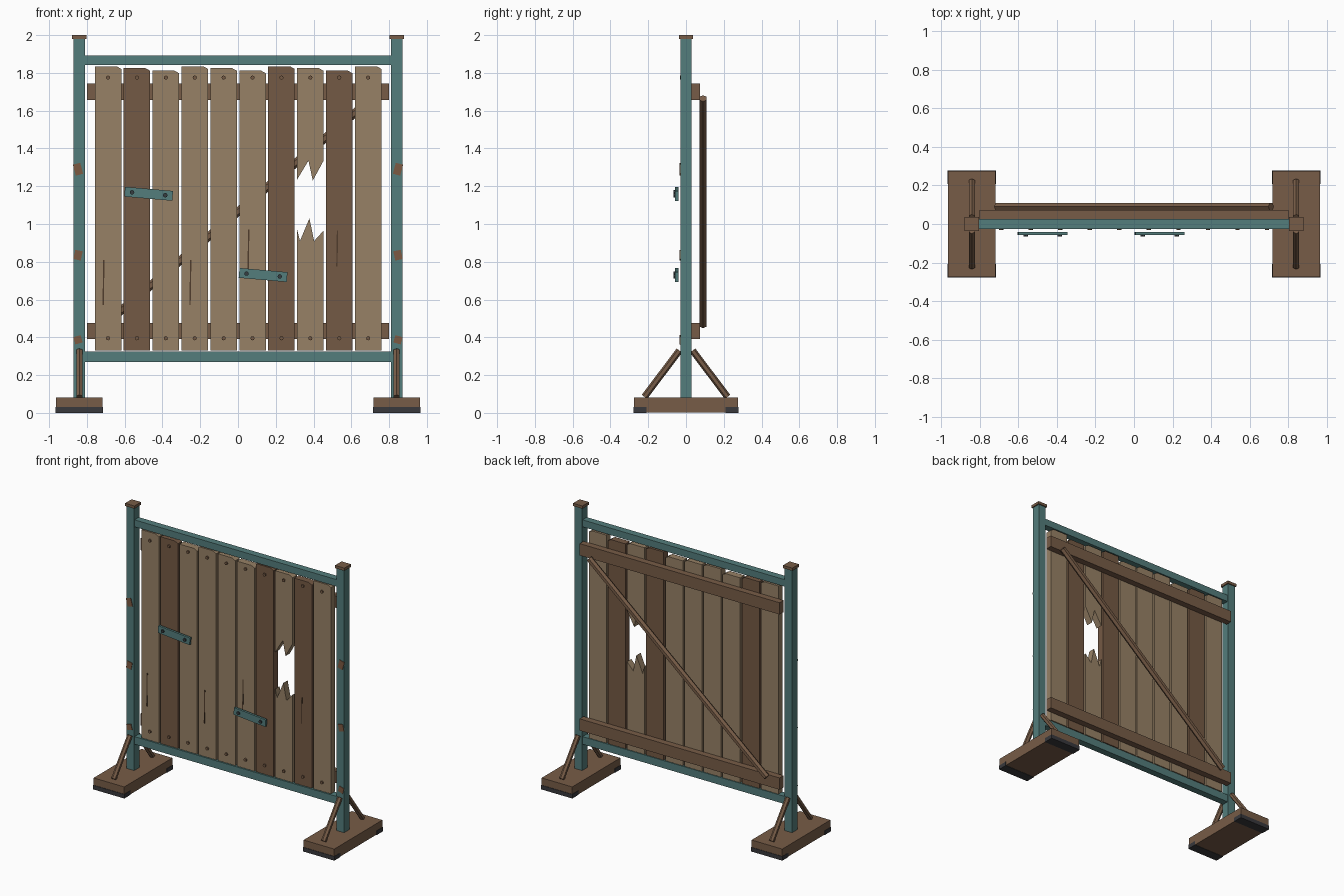
import bpy, bmesh, math
from mathutils import Vector

cube = bpy.data.objects.get("Cube")
if cube:
    bpy.data.objects.remove(cube)


def material(name, rgb):
    m = bpy.data.materials.new(name)
    m.use_nodes = True
    m.diffuse_color = (*rgb, 1)
    m.node_tree.nodes["Principled BSDF"].inputs["Base Color"].default_value = (*rgb, 1)
    return m


TEAL = material("teal_paint", (0.087, 0.205, 0.2))
LIGHT = material("light_wood", (0.31, 0.22, 0.133))
DARK = material("dark_wood", (0.175, 0.1, 0.058))
BROWN = material("brown_wood", (0.185, 0.107, 0.063))
RUST = material("rust", (0.2, 0.1, 0.055))
IRON = material("dark_iron", (0.035, 0.045, 0.05))
RUBBER = material("rubber", (0.04, 0.04, 0.045))
CRACK = material("crack", (0.08, 0.045, 0.025))


def finish(name, bm, mat):
    bmesh.ops.recalc_face_normals(bm, faces=bm.faces)
    mesh = bpy.data.meshes.new(name)
    bm.to_mesh(mesh)
    bm.free()
    mesh.materials.append(mat)
    ob = bpy.data.objects.new(name, mesh)
    bpy.context.collection.objects.link(ob)
    return ob


def box(name, centre, size, mat, tilt=0):
    """Box at centre, tilted in the front plane by tilt degrees."""
    bm = bmesh.new()
    bmesh.ops.create_cube(bm, size=1)
    bmesh.ops.scale(bm, vec=size, verts=bm.verts)
    ob = finish(name, bm, mat)
    ob.location = centre
    ob.rotation_euler.y = -math.radians(tilt)
    return ob


def rod(name, start, end, radius, mat, sides=6):
    """Flat-sided rod between two points."""
    a, b = Vector(start), Vector(end)
    bm = bmesh.new()
    bmesh.ops.create_cone(bm, cap_ends=True, segments=sides, radius1=radius,
                          radius2=radius, depth=(b - a).length)
    ob = finish(name, bm, mat)
    ob.location = (a + b) / 2
    ob.rotation_euler = (b - a).to_track_quat('Z', 'Y').to_euler()
    return ob


def board(name, outline, mat, front=-0.022, back=0.027):
    """Extrude an (x, z) outline through the thickness of a board."""
    bm = bmesh.new()
    face = bm.faces.new([bm.verts.new((x, front, z)) for x, z in outline])
    new = bmesh.ops.extrude_face_region(bm, geom=[face])["geom"]
    bmesh.ops.translate(bm, vec=(0, back - front, 0),
                        verts=[v for v in new if isinstance(v, bmesh.types.BMVert)])
    return finish(name, bm, mat)


# Posts, caps, feet, pads, struts and rust, mirrored on both sides
for side, s in (("right", -1), ("left", 1)):
    x = 0.84 * s
    box(f"{side}_post", (x, 0, 1.03), (0.06, 0.06, 1.9), TEAL)
    box(f"{side}_post_cap", (x, 0, 1.99), (0.075, 0.075, 0.02), BROWN)
    box(f"{side}_foot", (x, 0, 0.042), (0.245, 0.55, 0.08), BROWN)
    for end, t in (("front", -1), ("back", 1)):
        box(f"{side}_{end}_foot_pad", (x, 0.243 * t, 0.015), (0.25, 0.07, 0.03), RUBBER)
        rod(f"{side}_{end}_strut", (x, 0.035 * t, 0.33), (x, 0.22 * t, 0.085), 0.018, BROWN)
    for z, height, tilt in ((1.29, 0.06, 15), (0.835, 0.05, -12), (0.387, 0.04, 15)):
        box(f"{side}_rust_patch", (0.847 * s, -0.0315, z), (0.04, 0.005, height),
            RUST, -s * tilt)

# Frame rails
box("top_rail", (0, 0, 1.868), (1.62, 0.05, 0.05), TEAL)
box("bottom_rail", (0, 0, 0.298), (1.62, 0.05, 0.055), TEAL)

# Back battens and diagonal brace
box("upper_batten", (0, 0.05, 1.7), (1.6, 0.046, 0.085), BROWN)
box("lower_batten", (0, 0.05, 0.433), (1.6, 0.046, 0.085), BROWN)
rod("diagonal_brace", (-0.71, 0.09, 0.465), (0.71, 0.09, 1.665), 0.022, BROWN)

# Planks with a clipped top corner; one is broken through
BOTTOM, HALF, BROKEN = 0.33, 0.07, 7
TOPS = (1.835, 1.825, 1.812)
for i in range(10):
    x = -0.688 + 0.153 * i
    l, r = x - HALF, x + HALF
    top = TOPS[i % 3]
    mat = DARK if i in (1, 6, 8) else LIGHT
    crown = [(r, top - 0.014), (r - 0.025, top), (l, top)]
    if i == BROKEN:
        board("broken_plank_lower", [(l, BOTTOM), (r, BOTTOM), (r, 0.965), (r - 0.05, 0.91),
              (r - 0.075, 1.03), (l + 0.015, 0.91), (l, 0.97)], mat)
        board("broken_plank_upper", [(l, 1.235), (l + 0.06, 1.335), (l + 0.083, 1.23),
              (r, 1.335)] + crown, mat)
    else:
        board(f"plank_{i + 1}", [(l, BOTTOM), (r, BOTTOM)] + crown, mat)
    for z in (0.395, 1.775):
        rod("nail", (x, -0.015, z), (x, -0.031, z), 0.011, DARK, 8)

# Thin cracks in the planks
for x, z, length in ((-0.712, 0.69, 0.24), (-0.252, 0.69, 0.24),
                     (0.055, 0.85, 0.24), (0.525, 0.87, 0.19)):
    box("crack", (x, -0.022, z), (0.007, 0.004, length), CRACK, -1)

# Bolted repair plates
for name, x, z in (("upper_repair_plate", -0.473, 1.16), ("lower_repair_plate", 0.133, 0.73)):
    box(name, (x, -0.049, z), (0.255, 0.016, 0.052), TEAL, -5)
    for t in (-1, 1):
        bx, bz = x + 0.088 * t, z - 0.0077 * t
        rod("plate_bolt", (bx, -0.045, bz), (bx, -0.065, bz), 0.012, IRON, 8)
